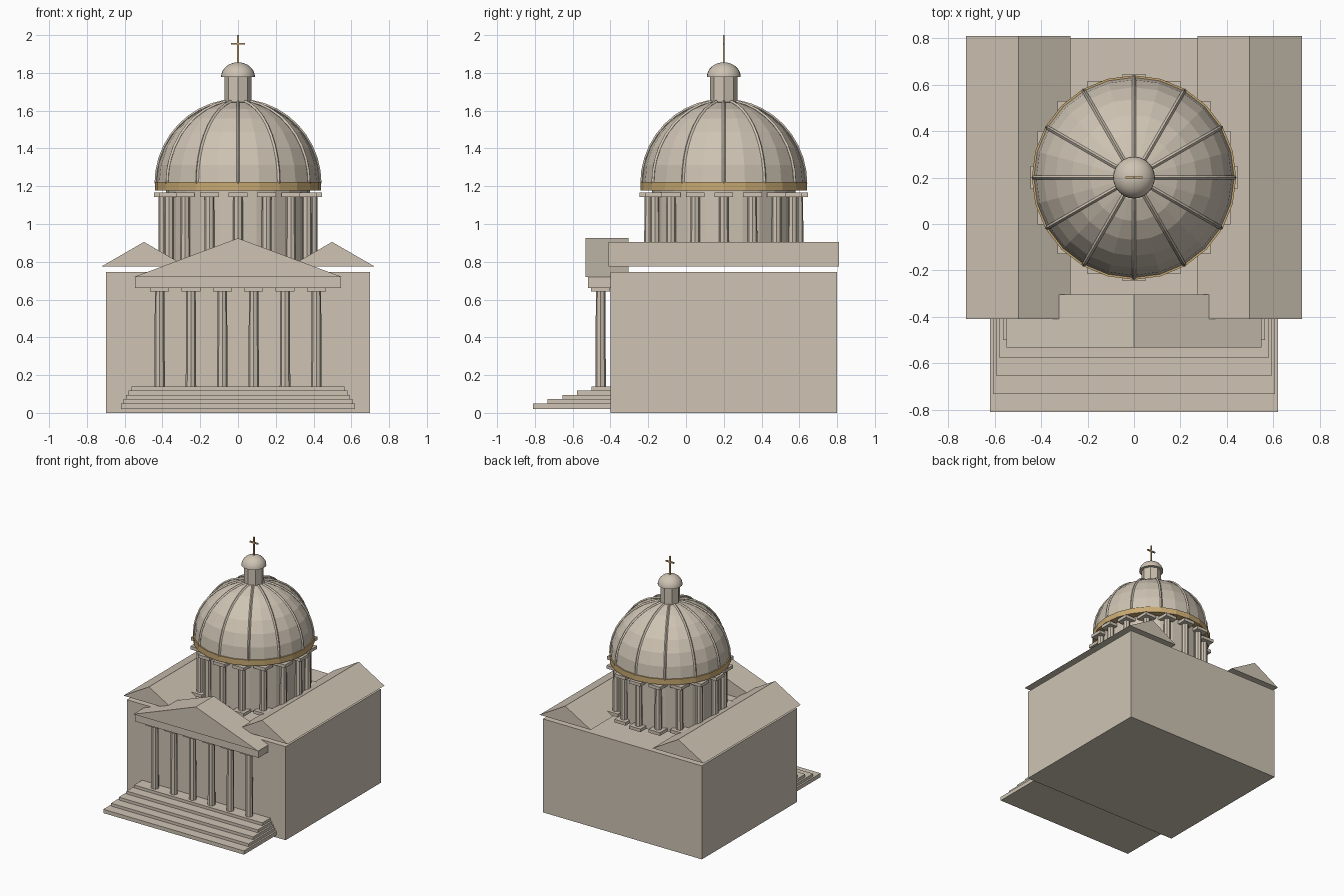
import bpy, bmesh, math
from mathutils import Matrix, Vector

if "Cube" in bpy.data.objects:
    bpy.data.objects.remove(bpy.data.objects["Cube"])


def material(name, rgb):
    m = bpy.data.materials.new(name)
    m.diffuse_color = (*rgb, 1)
    m.use_nodes = True
    m.node_tree.nodes["Principled BSDF"].inputs["Base Color"].default_value = m.diffuse_color
    return m


STONE = material("warm_stone", (0.62, 0.55, 0.455))
GOLD = material("gold", (0.58, 0.40, 0.17))
CY = 0.2  # y of the dome axis


def finish(name, bm, mat):
    bmesh.ops.recalc_face_normals(bm, faces=bm.faces)
    me = bpy.data.meshes.new(name)
    bm.to_mesh(me)
    bm.free()
    me.materials.append(mat)
    ob = bpy.data.objects.new(name, me)
    bpy.context.collection.objects.link(ob)
    return ob


def box(name, x0, x1, y0, y1, z0, z1, mat=STONE):
    bm = bmesh.new()
    t = Matrix.Translation(((x0 + x1) / 2, (y0 + y1) / 2, (z0 + z1) / 2))
    bmesh.ops.create_cube(bm, size=1, matrix=t @ Matrix.Diagonal((x1 - x0, y1 - y0, z1 - z0, 1)))
    return finish(name, bm, mat)


def cylinder(name, x, y, z0, z1, r, sides, mat=STONE, top=None):
    bm = bmesh.new()
    bmesh.ops.create_cone(bm, cap_ends=True, segments=sides, radius1=r,
                          radius2=r if top is None else top, depth=z1 - z0,
                          matrix=Matrix.Translation((x, y, (z0 + z1) / 2)))
    return finish(name, bm, mat)


def gable(name, cx, half, y0, y1, z0, z1):
    bm = bmesh.new()
    tri = [bm.verts.new((cx + dx, y0, z)) for dx, z in ((-half, z0), (half, z0), (0, z1))]
    face = bm.faces.new(tri)
    ext = bmesh.ops.extrude_face_region(bm, geom=[face])
    # keep the front cap as well as the extruded back cap
    moved = [v for v in ext["geom"] if isinstance(v, bmesh.types.BMVert)]
    bmesh.ops.translate(bm, verts=moved, vec=(0, y1 - y0, 0))
    if not any(all(abs(v.co.y - y0) < 1e-6 for v in f.verts) for f in bm.faces):
        bm.faces.new(tri)
    return finish(name, bm, STONE)


def half_dome(name, z0, r, h, sides, rings):
    bm = bmesh.new()
    loops = []
    for i in range(rings):
        a = math.pi / 2 * i / rings
        loops.append([bm.verts.new((r * math.cos(a) * math.cos(t), CY + r * math.cos(a) * math.sin(t),
                                    z0 + h * math.sin(a)))
                      for t in (2 * math.pi * k / sides for k in range(sides))])
    for lo, hi in zip(loops, loops[1:]):
        for k in range(sides):
            n = (k + 1) % sides
            bm.faces.new((lo[k], lo[n], hi[n], hi[k]))
    tip = bm.verts.new((0, CY, z0 + h))
    for k in range(sides):
        bm.faces.new((loops[-1][k], loops[-1][(k + 1) % sides], tip))
    bm.faces.new(loops[0])
    return finish(name, bm, STONE)


# Main block and the two side roofs
box("main_block", -0.70, 0.70, -0.40, 0.80, 0, 0.745)
for side, s in (("left", -1), ("right", 1)):
    gable(side + "_roof", s * 0.498, 0.225, -0.41, 0.81, 0.775, 0.905)

# Entrance steps
for i in range(5):
    top = 0.05 + 0.0225 * i
    w = 0.62 - 0.0138 * i
    box(f"step_{i + 1}", -w, w, -0.81 + 0.0775 * i, -0.39, top - 0.03, top)

# Portico: columns, capitals, beam and pediment
for i in range(6):
    x = -0.415 + 0.166 * i
    cylinder(f"portico_column_{i + 1}", x, -0.452, 0.14, 0.65, 0.028, 8, top=0.025)
    box(f"portico_capital_{i + 1}", x - 0.05, x + 0.05, -0.502, -0.402, 0.643, 0.661)
box("portico_beam", -0.545, 0.545, -0.52, -0.38, 0.66, 0.72)
gable("pediment", 0, 0.55, -0.532, -0.304, 0.72, 0.925)

# Drum with a ring of sixteen columns
cylinder("drum", 0, CY, 0.78, 1.18, 0.38, 24)
for i in range(16):
    a = 2 * math.pi * i / 16
    x, y = 0.395 * math.cos(a), CY + 0.395 * math.sin(a)
    cylinder(f"drum_column_{i + 1}", x, y, 0.79, 1.15, 0.027, 8, top=0.025)
    box(f"drum_capital_{i + 1}", x - 0.05, x + 0.05, y - 0.05, y + 0.05, 1.142, 1.167)
    box(f"drum_base_{i + 1}", x - 0.05, x + 0.05, y - 0.05, y + 0.05, 0.78, 0.805)

# Gold band, dome and ribs
cylinder("gold_band", 0, CY, 1.177, 1.222, 0.44, 24, GOLD)
half_dome("dome", 1.215, 0.432, 0.438, 24, 7)
for i in range(12):
    cu = bpy.data.curves.new(f"dome_rib_{i + 1}", "CURVE")
    cu.dimensions = "3D"
    cu.bevel_depth = 0.009
    cu.bevel_resolution = 0
    sp = cu.splines.new("POLY")
    sp.points.add(9)
    a = 2 * math.pi * i / 12
    for k, p in enumerate(sp.points):
        e = math.radians(80) * k / 9
        r = 0.433 * math.cos(e)
        p.co = (r * math.cos(a), CY + r * math.sin(a), 1.215 + 0.439 * math.sin(e), 1)
    sp.use_smooth = False
    cu.materials.append(STONE)
    bpy.context.collection.objects.link(bpy.data.objects.new(cu.name, cu))

# Lantern, cap and cross
cylinder("lantern", 0, CY, 1.62, 1.785, 0.072, 8)
cap = half_dome("lantern_cap", 1.778, 0.09, 0.078, 24, 8)
bpy.context.view_layer.objects.active = cap
cap.select_set(True)
bpy.ops.object.shade_smooth_by_angle(angle=math.radians(35))
box("cross_post", -0.005, 0.005, CY - 0.005, CY + 0.005, 1.84, 2.0, GOLD)
box("cross_arm", -0.037, 0.037, CY - 0.005, CY + 0.005, 1.949, 1.959, GOLD)
